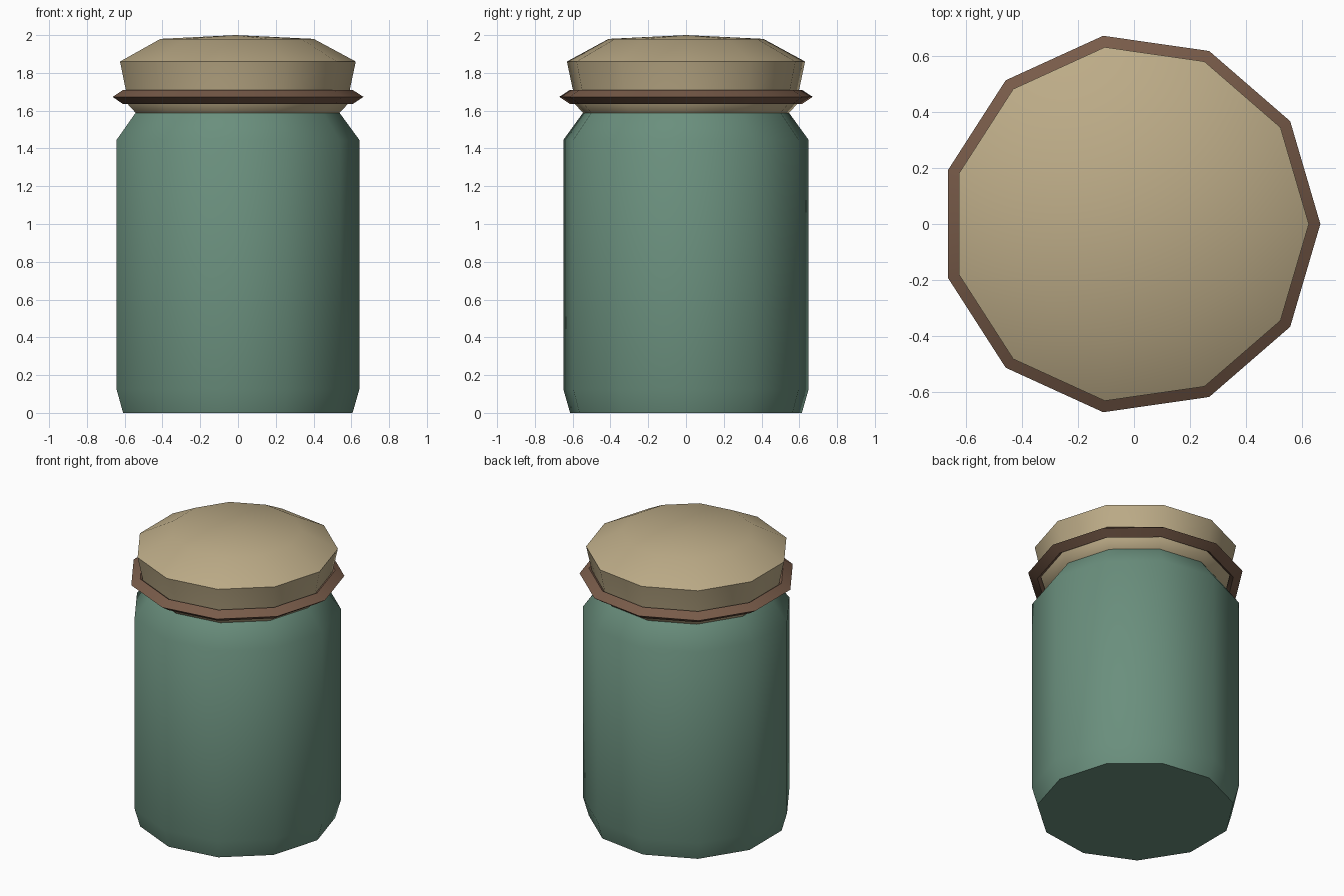
import bpy, bmesh, math

if "Cube" in bpy.data.objects:
    bpy.data.objects.remove(bpy.data.objects["Cube"])

SIDES = 11
OFFSET_X = -0.0135  # centres the odd-sided outline on x = 0


def srgb(r, g, b):
    def lin(c):
        c /= 255
        return c / 12.92 if c < 0.04045 else ((c + 0.055) / 1.055) ** 2.4
    return (lin(r), lin(g), lin(b), 1)


def material(name, rgb):
    m = bpy.data.materials.new(name)
    m.diffuse_color = srgb(*rgb)
    m.use_nodes = True
    m.node_tree.nodes["Principled BSDF"].inputs["Base Color"].default_value = m.diffuse_color
    return m


def lathe(name, profile, mat, closed=False):
    """Turn (radius, z) points round the axis; radius 0 makes a tip."""
    bm = bmesh.new()
    rings = []
    for r, z in profile:
        if r == 0:
            rings.append([bm.verts.new((OFFSET_X, 0, z))] * SIDES)
        else:
            rings.append([bm.verts.new((OFFSET_X + r * math.cos(math.tau * i / SIDES),
                                        r * math.sin(math.tau * i / SIDES), z))
                          for i in range(SIDES)])
    pairs = list(zip(rings, rings[1:]))
    if closed:
        pairs.append((rings[-1], rings[0]))
    for a, b in pairs:
        for i in range(SIDES):
            j = (i + 1) % SIDES
            bm.faces.new(list(dict.fromkeys((a[i], a[j], b[j], b[i]))))
    if not closed:
        for ring in (rings[0], rings[-1]):
            if ring[0] is not ring[1]:
                bm.faces.new(ring)
    bmesh.ops.recalc_face_normals(bm, faces=bm.faces)
    mesh = bpy.data.meshes.new(name)
    bm.to_mesh(mesh)
    bm.free()
    mesh.materials.append(mat)
    obj = bpy.data.objects.new(name, mesh)
    bpy.context.collection.objects.link(obj)
    bpy.ops.object.select_all(action='DESELECT')
    obj.select_set(True)
    bpy.context.view_layer.objects.active = obj
    bpy.ops.object.shade_smooth_by_angle(angle=math.radians(40))
    return obj


green = material("jar green", (106, 143, 125))
tan = material("lid tan", (188, 171, 135))
brown = material("band brown", (120, 91, 73))

# Jar body with chamfered foot and sloping shoulder
lathe("jar_body", [(0.62, 0), (0.656, 0.125), (0.656, 1.445), (0.55, 1.59)], green)

# Lid with flared lower edge and shallow domed top
lathe("lid", [(0.55, 1.588), (0.595, 1.635), (0.605, 1.71), (0.637, 1.86),
              (0.414, 1.98), (0, 2.0)], tan)

# Diamond-section band round the lid
lathe("lid_band", [(0.62, 1.635), (0.678, 1.673), (0.62, 1.71), (0.565, 1.673)], brown, closed=True)
